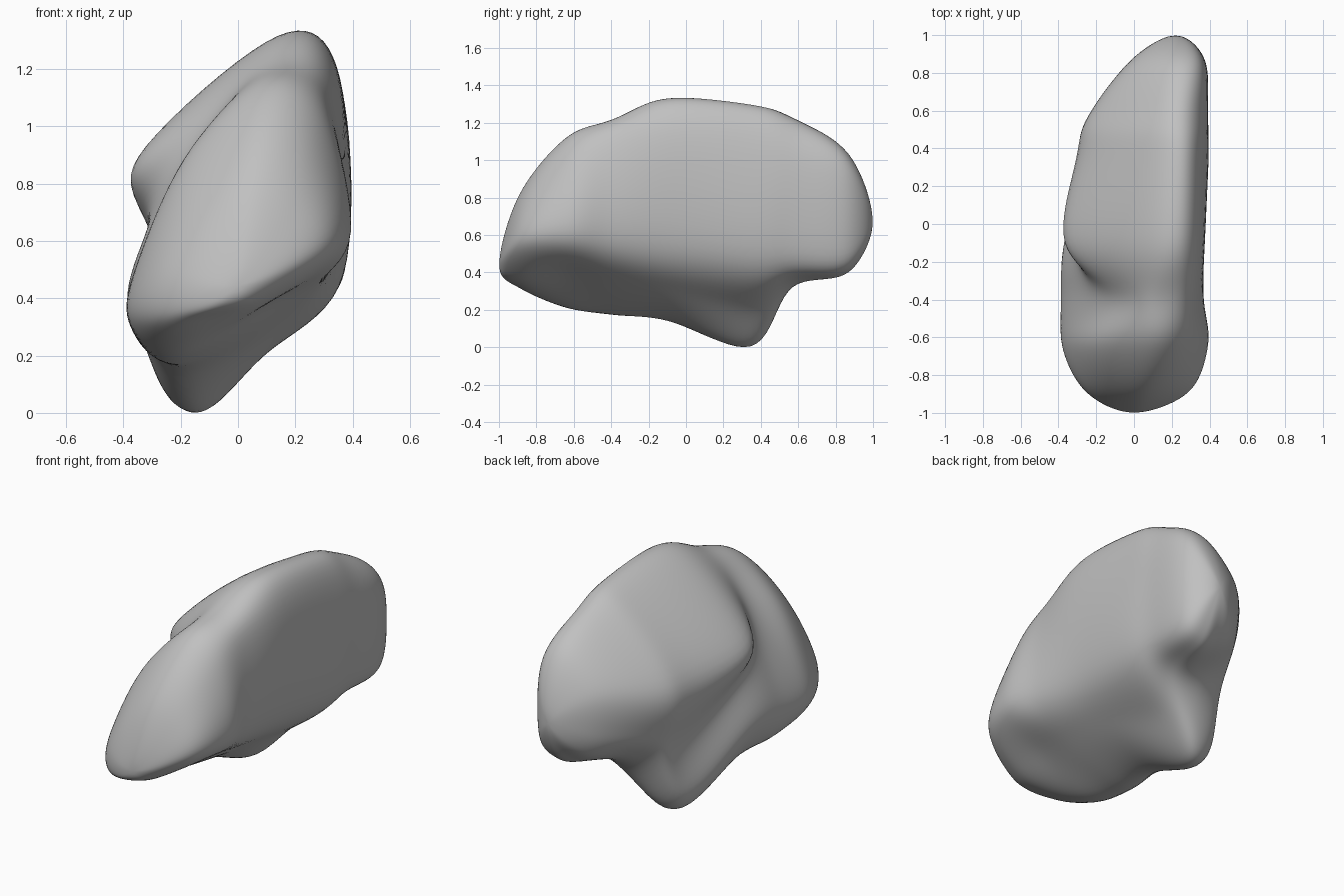
import bpy
import bmesh
from mathutils import Vector

cube = bpy.data.objects.get("Cube")
if cube:
    bpy.data.objects.remove(cube, do_unlink=True)

ROWS_PER_SPAN = 10
COLS_PER_SPAN = 10

# Lengthwise stations and the rounded end points, in hundredths of a unit
stations = [-89, -64, -39, -10, 35, 57, 87]
front_tip = Vector((0, -100, 44))
back_tip = Vector((22, 100, 67))

# Guide rails: (x, z) at each station, listed clockwise seen from the front
top_ridge = [(5, 82), (9, 112), (11, 121), (14, 132), (16, 128), (18, 122), (21, 103)]
right_shoulder = [(20, 75), (29, 101), (31, 113), (35, 118), (36, 115), (37, 107), (36, 95)]
right_corner = [(29, 56), (39, 59), (36, 58), (35, 56), (37, 48), (37, 50), (36, 50)]
belly = [(8, 38), (11, 38), (13, 34), (14, 30), (8, 19), (20, 35), (24, 40)]
keel = [(-12, 32), (-19, 21), (-23, 17), (-19, 14), (-12, 0), (2, 33), (14, 43)]
left_lip = [(-24, 34), (-37, 31), (-39, 37), (-37, 36), (-25, 10), (-11, 40), (4, 49)]
left_groove = [(-24, 48), (-35, 52), (-25, 74), (-31, 67), (-23, 43), (-20, 54), (-1, 62)]
left_bulge = [(-12, 68), (-18, 89), (-8, 103), (-35, 90), (-29, 84), (-22, 84), (1, 84)]
rails = [top_ridge, right_shoulder, right_corner, belly,
         keel, left_lip, left_groove, left_bulge]


def spline(a, b, c, d, t):
    """Catmull-Rom point between b and c."""
    return 0.5 * (2 * b + (c - a) * t + (2 * a - 5 * b + 4 * c - d) * t ** 2
                  + (3 * b - a - 3 * c + d) * t ** 3)


def rail_points(index):
    """Smooth one rail from tip to tip, rolling over onto the opposite rail."""
    def place(rail):
        return [Vector((x, y, z)) for y, (x, z) in zip(stations, rail)]
    own = place(rails[index])
    opposite = place(rails[(index + len(rails) // 2) % len(rails)])
    path = [opposite[0], front_tip, *own, back_tip, opposite[-1]]
    return [spline(*path[k:k + 4], step / ROWS_PER_SPAN)
            for k in range(len(path) - 3) for step in range(ROWS_PER_SPAN)][1:]


def ring_points(section):
    """Smooth one closed cross-section through all rails."""
    n = len(section)
    return [spline(*[section[(k + j) % n] for j in (-1, 0, 1, 2)], step / COLS_PER_SPAN)
            for k in range(n) for step in range(COLS_PER_SPAN)]


# Skin the rails into one closed organic body
bm = bmesh.new()
smooth_rails = [rail_points(i) for i in range(len(rails))]
rings = [[bm.verts.new(p / 100) for p in ring_points(section)]
         for section in zip(*smooth_rails)]
count = len(rings[0])
for ring, following in zip(rings, rings[1:]):
    for i in range(count):
        j = (i + 1) % count
        bm.faces.new((ring[i], ring[j], following[j], following[i]))
for tip, ring in ((front_tip, rings[0]), (back_tip, rings[-1])):
    centre = bm.verts.new(tip / 100)
    for i in range(count):
        bm.faces.new((centre, ring[i], ring[(i + 1) % count]))
bmesh.ops.recalc_face_normals(bm, faces=bm.faces)
mesh = bpy.data.meshes.new("organic_body")
bm.to_mesh(mesh)
bm.free()
body = bpy.data.objects.new("organic_body", mesh)
bpy.context.collection.objects.link(body)

# Plain grey surface
grey = bpy.data.materials.new("plain_grey")
grey.use_nodes = True
colour = (0.53, 0.53, 0.53, 1)
grey.diffuse_color = colour
grey.node_tree.nodes["Principled BSDF"].inputs["Base Color"].default_value = colour
mesh.materials.append(grey)

# Soften the skin and shade it smooth
soften = body.modifiers.new("soften", "SMOOTH")
soften.factor = 0.5
soften.iterations = 10
for polygon in mesh.polygons:
    polygon.use_smooth = True
